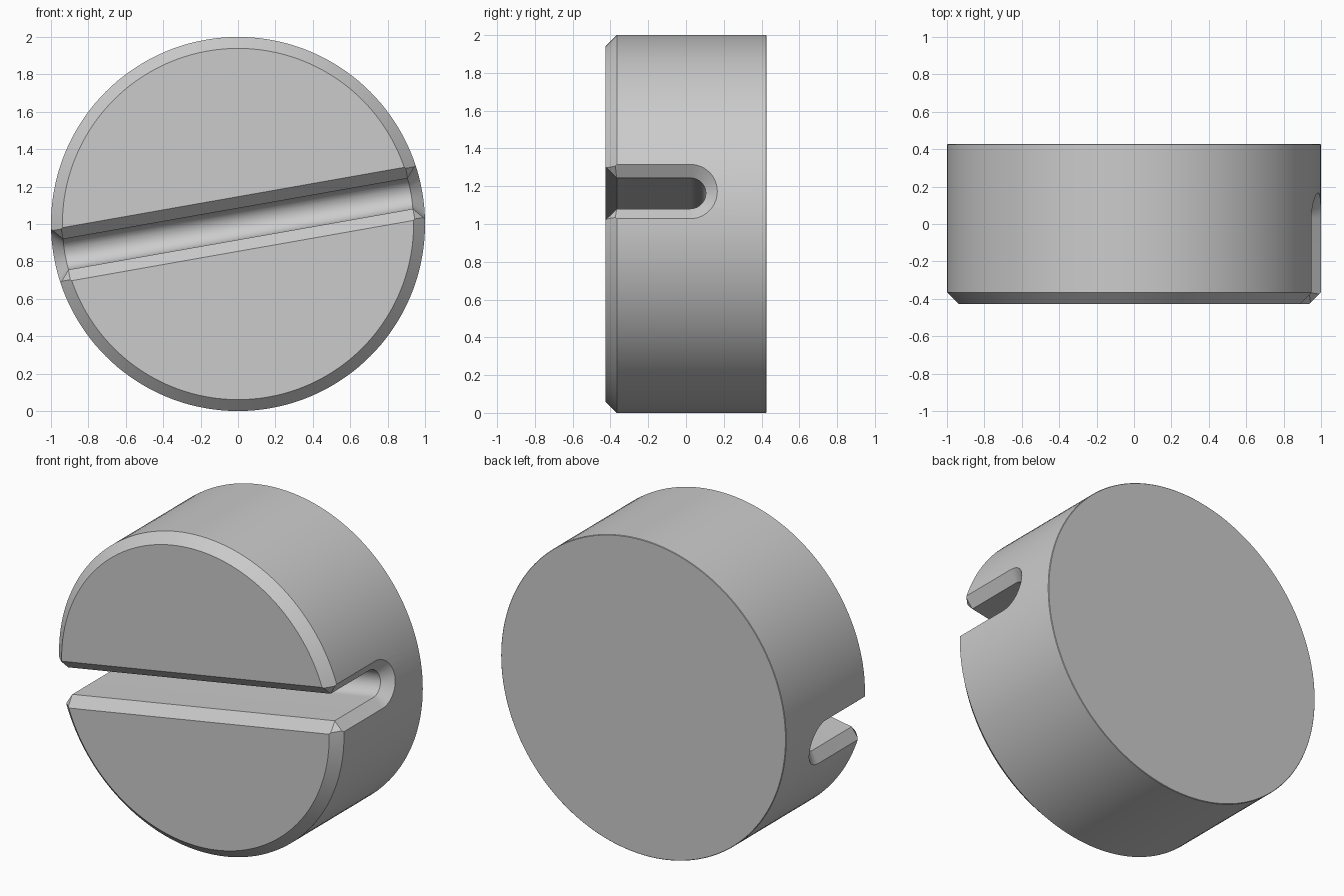
import bpy
import bmesh
from math import sin, cos, pi, radians, sqrt
from mathutils import Matrix

cube = bpy.data.objects.get("Cube")
if cube:
    bpy.data.objects.remove(cube, do_unlink=True)

RADIUS = 1.0
HALF_DEPTH = 0.427
CHAMFER = 0.061
SLOT_HALF = 0.083
FLOOR_Y = 0.105
INNER_R = RADIUS - CHAMFER
FAR = 1.5

metal = bpy.data.materials.new("grey metal")
metal.use_nodes = True
grey = (0.6, 0.6, 0.6, 1)
metal.diffuse_color = grey
metal.node_tree.nodes["Principled BSDF"].inputs["Base Color"].default_value = grey


def loft(name, rings):
    """Closed solid joining rings of equal point count."""
    bm = bmesh.new()
    loops = [[bm.verts.new(p) for p in ring] for ring in rings]
    n = len(loops[0])
    for a, b in zip(loops, loops[1:]):
        for i in range(n):
            j = (i + 1) % n
            bm.faces.new((a[i], a[j], b[j], b[i]))
    bm.faces.new(loops[0][::-1])
    bm.faces.new(loops[-1])
    if bm.calc_volume(signed=True) < 0:
        bmesh.ops.reverse_faces(bm, faces=bm.faces)
    mesh = bpy.data.meshes.new(name)
    bm.to_mesh(mesh)
    bm.free()
    mesh.materials.append(metal)
    obj = bpy.data.objects.new(name, mesh)
    bpy.context.collection.objects.link(obj)
    return obj


def circle(r, y, n=144):
    return [(r * cos(2 * pi * i / n), y, r * sin(2 * pi * i / n)) for i in range(n)]


def stadium(half, n=24):
    """Slot cross-section (y, w): open past the front, round at the floor."""
    centre = FLOOR_Y - SLOT_HALF
    arc = [(centre + half * sin(pi * i / n), half * cos(pi * i / n)) for i in range(n + 1)]
    return [(-0.7, half)] + arc + [(-0.7, -half)]


def wedge(name, origin, out, along, slope, length):
    """Bar whose width grows outwards from the slot edge, for a chamfer."""
    near, far = SLOT_HALF - slope * 0.01, SLOT_HALF + slope * 0.15
    section = [(-0.01, near), (-0.01, -near), (0.15, -far), (0.15, far)]
    return loft(name, [[(origin[0] + out[0] * d + along[0] * t,
                         origin[1] + out[1] * d + along[1] * t, w)
                        for d, w in section] for t in (-length, length)])


# Disc head: chamfered front rim, very fine bevel on the back rim
disc = loft("slotted_disc", [circle(INNER_R, -HALF_DEPTH),
                             circle(RADIUS, -HALF_DEPTH + CHAMFER),
                             circle(RADIUS, HALF_DEPTH - 0.003),
                             circle(RADIUS - 0.003, HALF_DEPTH)])

# Straight slot, its front chamfer, the flare at its end,
# and the small mitre where it crosses the rim chamfer
edge_y = -HALF_DEPTH + CHAMFER
edge_x = sqrt(INNER_R ** 2 - SLOT_HALF ** 2)
h = sqrt(0.5)
flare = []
for grow in (-0.01, 0.15):
    r = INNER_R + grow
    flare.append([(sqrt(r * r - w * w), y, w) for y, w in stadium(SLOT_HALF + grow)])
cutters = [
    loft("slot_cutter", [[(x, y, w) for y, w in stadium(SLOT_HALF)] for x in (-FAR, FAR)]),
    wedge("front_chamfer_cutter", (0, edge_y), (0, -1), (1, 0), 1.0, FAR),
    loft("end_flare_cutter", flare),
    wedge("end_mitre_cutter", (edge_x, edge_y), (h, -h), (h, h), sqrt(2), 0.2),
]

# Cut in turn and discard the cutters
bpy.ops.object.select_all(action="DESELECT")
disc.select_set(True)
bpy.context.view_layer.objects.active = disc
for cutter in cutters:
    cutter.hide_render = True
    mod = disc.modifiers.new("cut", "BOOLEAN")
    mod.operation = "DIFFERENCE"
    mod.solver = "EXACT"
    mod.object = cutter
    bpy.ops.object.modifier_apply(modifier=mod.name)
    bpy.data.objects.remove(cutter, do_unlink=True)

# Mirror the finished +x half, so both slot ends match
mirror = disc.modifiers.new("mirror", "MIRROR")
mirror.use_axis[0] = True
mirror.use_bisect_axis[0] = True
bpy.ops.object.modifier_apply(modifier=mirror.name)

# Tilt the slot, stand the disc on the ground, smooth round surfaces
disc.data.transform(Matrix.Translation((0, 0, RADIUS)) @ Matrix.Rotation(-radians(10), 4, "Y"))
bpy.ops.object.shade_smooth_by_angle(angle=radians(25))
